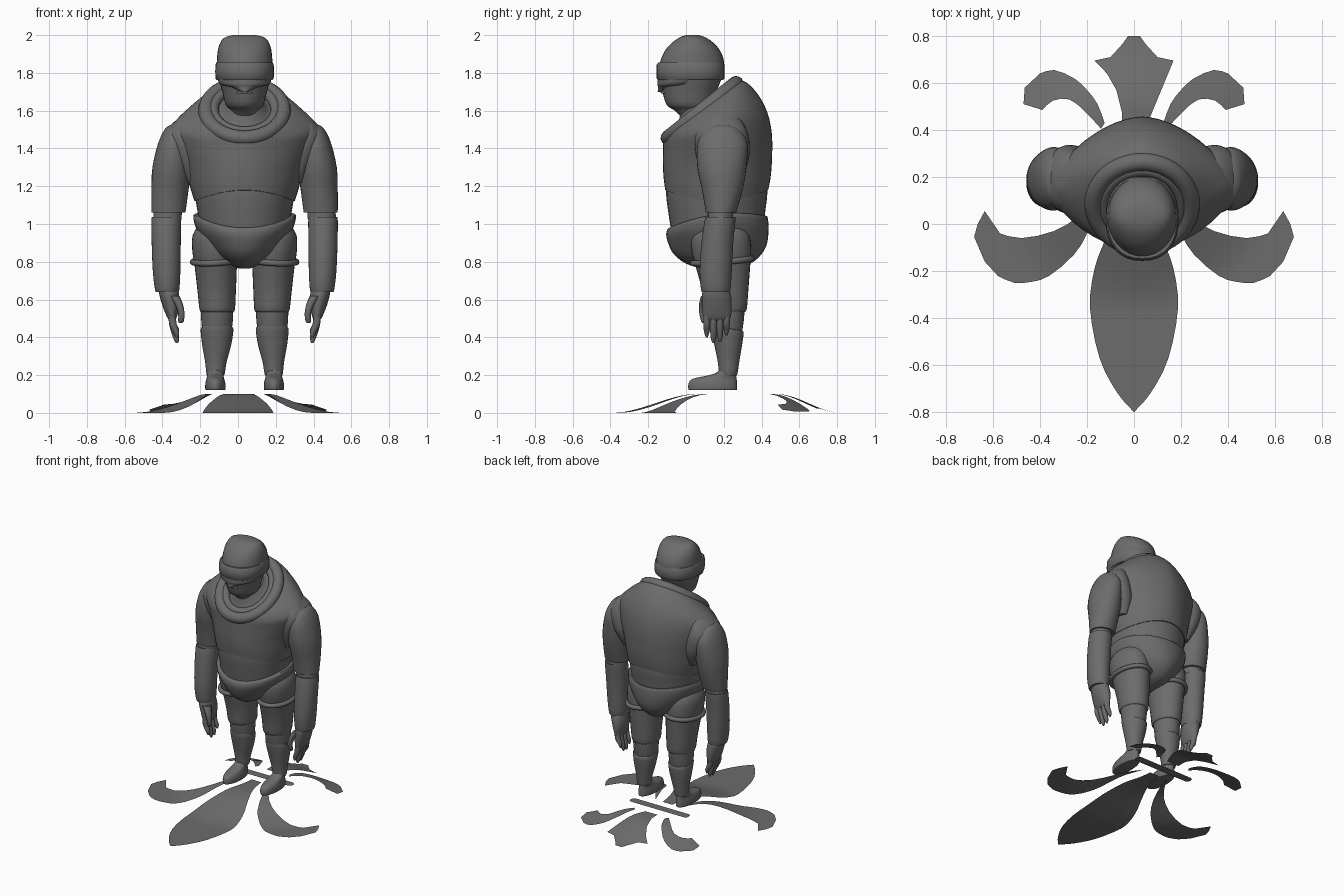
import bpy, bmesh, math
from mathutils import Vector

X0 = 0.035   # the figure stands slightly right of the base centre
GREY = bpy.data.materials.new("dark_grey")
GREY.diffuse_color = (0.15, 0.15, 0.15, 1)


def finish(name, bm):
    bmesh.ops.recalc_face_normals(bm, faces=bm.faces)
    me = bpy.data.meshes.new(name)
    bm.to_mesh(me)
    bm.free()
    me.materials.append(GREY)
    ob = bpy.data.objects.new(name, me)
    bpy.context.collection.objects.link(ob)
    bpy.ops.object.select_all(action='DESELECT')
    ob.select_set(True)
    bpy.context.view_layer.objects.active = ob
    bpy.ops.object.shade_smooth_by_angle(angle=math.radians(45))
    return ob


def spline(rows, sub=3):
    """Catmull-Rom through rows of numbers."""
    out = []
    for i in range(len(rows) - 1):
        p = [rows[max(0, min(len(rows) - 1, i + k))] for k in (-1, 0, 1, 2)]
        for j in range(sub):
            t = j / sub
            out.append([0.5 * (2 * b + (c - a) * t + (2 * a - 5 * b + 4 * c - d) * t * t
                               + (3 * b - a - 3 * c + d) * t ** 3) for a, b, c, d in zip(*p)])
    return out + [rows[-1]]


def loft(name, rings, side=1, seg=32, sub=3):
    """Ring: z, centre x, half width, front y, back y, tilt, wave, roundness."""
    rows = [list(r) + [0, 0, 2][len(r) - 5:] for r in rings]
    bm = bmesh.new()
    loops = []
    for z, cx, rx, yf, yb, tilt, wave, n in spline(rows, sub):
        cy, ry, vs = (yf + yb) / 2, (yb - yf) / 2, []
        for k in range(seg):
            a = 2 * math.pi * k / seg
            c, s = math.cos(a), math.sin(a)
            x = rx * math.copysign(abs(c) ** (2 / n), c)
            y = ry * math.copysign(abs(s) ** (2 / n), s)
            vs.append(bm.verts.new((X0 + side * (cx + x), cy + y, z + tilt * y - wave * math.cos(2 * a))))
        loops.append(vs)
    for a, b in zip(loops, loops[1:]):
        for k in range(seg):
            bm.faces.new((a[k], a[(k + 1) % seg], b[(k + 1) % seg], b[k]))
    bm.faces.new(loops[0])
    bm.faces.new(loops[-1])
    return finish(name, bm)


def band(name, cx, cy, z, rx, ry, tilt, r, roll=0):
    """Round tube following a tilted ellipse."""
    bm = bmesh.new()
    N, M, g = 48, 12, []
    for i in range(N):
        a = 2 * math.pi * i / N
        x, y = rx * math.cos(a), ry * math.sin(a)
        nrm = Vector((math.cos(a), math.sin(a), 0))
        nrm.z = tilt * nrm.y
        g.append([bm.verts.new(Vector((X0 + cx + x, cy + y, z + tilt * y + roll * x))
                  + r * (nrm.normalized() * math.cos(b) + Vector((0, -tilt, 1)).normalized() * math.sin(b)))
                  for b in (2 * math.pi * j / M for j in range(M))])
    for i in range(N):
        for j in range(M):
            i2, j2 = (i + 1) % N, (j + 1) % M
            bm.faces.new((g[i][j], g[i2][j], g[i2][j2], g[i][j2]))
    return finish(name, bm)


def petal(name, pts, side=1):
    """Thin sheet draped over a low mound."""
    bm = bmesh.new()
    bm.faces.new([bm.verts.new((side * x, y, 0)) for x, y in pts])
    bmesh.ops.triangulate(bm, faces=bm.faces)
    for axis in ((1, 0, 0), (0, 1, 0)):
        for i in range(-20, 21):
            bmesh.ops.bisect_plane(bm, geom=bm.verts[:] + bm.edges[:] + bm.faces[:],
                                   plane_co=Vector(axis) * i * 0.041, plane_no=axis)
    for v in bm.verts:
        dy = v.co.y - 0.3
        d = math.hypot(v.co.x / 0.65, dy / (0.52 if dy > 0 else 0.69))
        t = max(0, min(1, (1 - d) / 0.65))
        v.co.z = 0.1 * t * t * (3 - 2 * t)
    return finish(name, bm)


# Base ornament
half = spline([(0, -.8), (.07, -.72), (.145, -.575), (.187, -.36), (.168, -.19), (.12, -.06), (.06, .1), (.04, .22)])
petal("front_leaf", half + [(-x, y) for x, y in half[:0:-1]])
half = [(.05, .41), (.05, .47), (.075, .57), (.115, .64), (.168, .695), (.1, .71), (.05, .765), (.025, .8)]
petal("back_leaf", half + [(-x, y) for x, y in half[::-1]])
petal("cross_bar", [(-.22, .28), (.22, .28), (.24, .295), (.24, .325), (.22, .34), (-.22, .34), (-.24, .325), (-.24, .295)])
for s, n in ((-1, "left"), (1, "right")):
    outer = [(.58, -.22), (.51, -.25), (.43, -.245), (.36, -.22), (.255, -.13), (.19, -.02), (.1, .22)]
    inner = [(.1, .22), (.15, .15), (.23, .04), (.34, -.03), (.48, -.06), (.57, -.04)]
    petal(n + "_side_petal", [(.635, .055), (.665, 0), (.68, -.055), (.635, -.16)]
          + spline(outer, 2)[:-1] + spline(inner, 2), s)
    curl = [(.125, .43), (.155, .51), (.2, .57), (.255, .62), (.34, .655), (.4, .64)]
    under = [(.39, .485), (.345, .525), (.275, .53), (.21, .48), (.14, .405)]
    petal(n + "_back_curl", spline(curl, 2) + [(.465, .58), (.47, .51)] + spline(under, 2), s)

# Torso, belly and briefs
loft("chest", [(1.15, 0, .265, -.11, .435, 0, .03, 2), (1.22, 0, .29, -.118, .447, 0, .02, 1.9),
               (1.32, 0, .32, -.122, .455, .05, 0, 1.8), (1.43, 0, .37, -.122, .455, .15, 0, 1.65),
               (1.51, 0, .39, -.122, .43, .3, 0, 1.6), (1.57, 0, .33, -.122, .375, .5, 0, 1.7),
               (1.61, 0, .235, -.115, .3, .72, 0, 2), (1.6, 0, .17, -.075, .25, .77, 0, 2),
               (1.6, 0, .13, -.045, .21, .7, 0, 2), (1.64, 0, .095, -.03, .18, .5, 0, 2)], seg=48)
loft("belly", [(.97, 0, .235, -.08, .41), (1.07, 0, .25, -.095, .42), (1.15, 0, .262, -.105, .43), (1.22, 0, .26, -.105, .43)])
loft("briefs", [(1.03, 0, .25, -.085, .42, .12, -.02), (1.025, 0, .272, -.098, .432, .12, -.02),
                (.97, 0, .258, -.105, .437, .06, -.01), (.9, 0, .208, -.095, .43), (.84, 0, .155, -.065, .40),
                (.79, 0, .09, 0, .34), (.765, 0, .03, .08, .25)])

# Collar
band("collar", 0, .085, 1.6, .205, .18, .8, .04)
band("inner_collar", 0, .085, 1.605, .165, .145, .8, .028)

# Head
loft("head", [(1.55, 0, .07, -.01, .13), (1.6, 0, .072, -.06, .13), (1.63, 0, .1, -.102, .14), (1.7, 0, .118, -.125, .16),
              (1.76, 0, .135, -.14, .185), (1.82, 0, .147, -.142, .2), (1.88, 0, .146, -.13, .197),
              (1.94, 0, .137, -.095, .165), (1.985, 0, .11, -.04, .11), (2.0, 0, .06, .0, .065)])
loft("visor_band", [(1.765, 0, .14, -.14, .19, 0, 0, 2.3), (1.77, 0, .154, -.155, .203, 0, 0, 2.3),
                    (1.845, 0, .154, -.155, .203, 0, 0, 2.3), (1.855, 0, .142, -.138, .19, 0, 0, 2.3)], sub=2)
loft("visor_lens", [(1.7, 0, .02, -.15, -.08), (1.725, 0, .075, -.148, -.02), (1.74, 0, .13, -.152, .08),
                    (1.78, 0, .145, -.15, .12)])
loft("mouth", [(1.69, 0, .045, -.132, -.08), (1.705, 0, .035, -.137, -.08), (1.715, 0, .015, -.132, -.08)])

for s, n in ((-1, "left_"), (1, "right_")):
    # Shoulder and arm
    loft(n + "shoulder", [(1.22, .27, .04, .1, .28), (1.33, .29, .09, .06, .33), (1.44, .315, .105, .045, .335),
                          (1.51, .315, .085, .065, .315), (1.56, .295, .055, .1, .28), (1.59, .275, .02, .15, .22)], s)
    loft(n + "upper_arm", [(1.525, .37, .02, .165, .225), (1.505, .37, .05, .11, .275), (1.43, .373, .084, .062, .325),
                           (1.3, .385, .103, .06, .32), (1.18, .395, .098, .085, .3), (1.06, .403, .09, .105, .265)], s)
    loft(n + "elbow", [(1.08, .405, .075, .115, .25), (1.02, .41, .075, .115, .25)], s)
    loft(n + "gauntlet", [(1.035, .415, .072, .108, .258), (1.025, .415, .078, .1, .262), (.9, .415, .077, .082, .25),
                          (.75, .413, .073, .072, .242), (.65, .41, .064, .08, .235), (.64, .41, .055, .09, .225)], s)
    # Hand
    loft(n + "palm", [(.67, .405, .048, .1, .22), (.63, .4, .052, .085, .237), (.57, .39, .046, .085, .242),
                      (.51, .385, .027, .09, .238), (.49, .383, .015, .1, .228)], s, 24)
    for i, (y, tip) in enumerate(((.11, .4), (.145, .37), (.18, .375), (.214, .41))):
        loft(n + "finger_%d" % (i + 1), [(.53, .385, .019, y - .019, y + .019), (.47, .38, .02, y - .018, y + .018),
             (tip + .03, .363, .017, y - .015, y + .015), (tip, .358, .006, y - .005, y + .005)], s, 12, 2)
    loft(n + "thumb", [(.62, .375, .03, .08, .15), (.58, .35, .022, .07, .12), (.53, .335, .017, .07, .105),
                       (.485, .337, .015, .08, .11), (.475, .34, .005, .09, .1)], s, 12, 2)
    # Leg
    loft(n + "thigh", [(1.0, .17, .07, .07, .3), (.94, .165, .11, .03, .335), (.86, .16, .117, .03, .345),
                       (.78, .153, .112, .05, .34), (.65, .148, .102, .085, .33), (.55, .145, .094, .1, .322),
                       (.535, .145, .085, .11, .31)], s)
    band(n + "thigh_strap", s * .157, .192, .805, .117, .155, .08, .016, s * -.05)
    loft(n + "knee", [(.56, .146, .087, .115, .312), (.48, .146, .083, .125, .305), (.42, .147, .075, .14, .295)], s)
    loft(n + "shin_guard", [(.45, .146, .078, .14, .297, -.2), (.44, .146, .087, .13, .305, -.2), (.36, .148, .077, .15, .297),
                            (.27, .152, .057, .168, .282), (.205, .154, .048, .175, .272), (.2, .154, .04, .18, .265)], s)
    # Boot
    loft(n + "boot", [(.12, .155, .048, .02, .265), (.125, .155, .053, .013, .27), (.155, .155, .053, .013, .27),
                      (.18, .155, .047, .035, .268), (.197, .155, .043, .11, .265), (.215, .155, .042, .165, .262),
                      (.25, .155, .042, .18, .262)], s)
